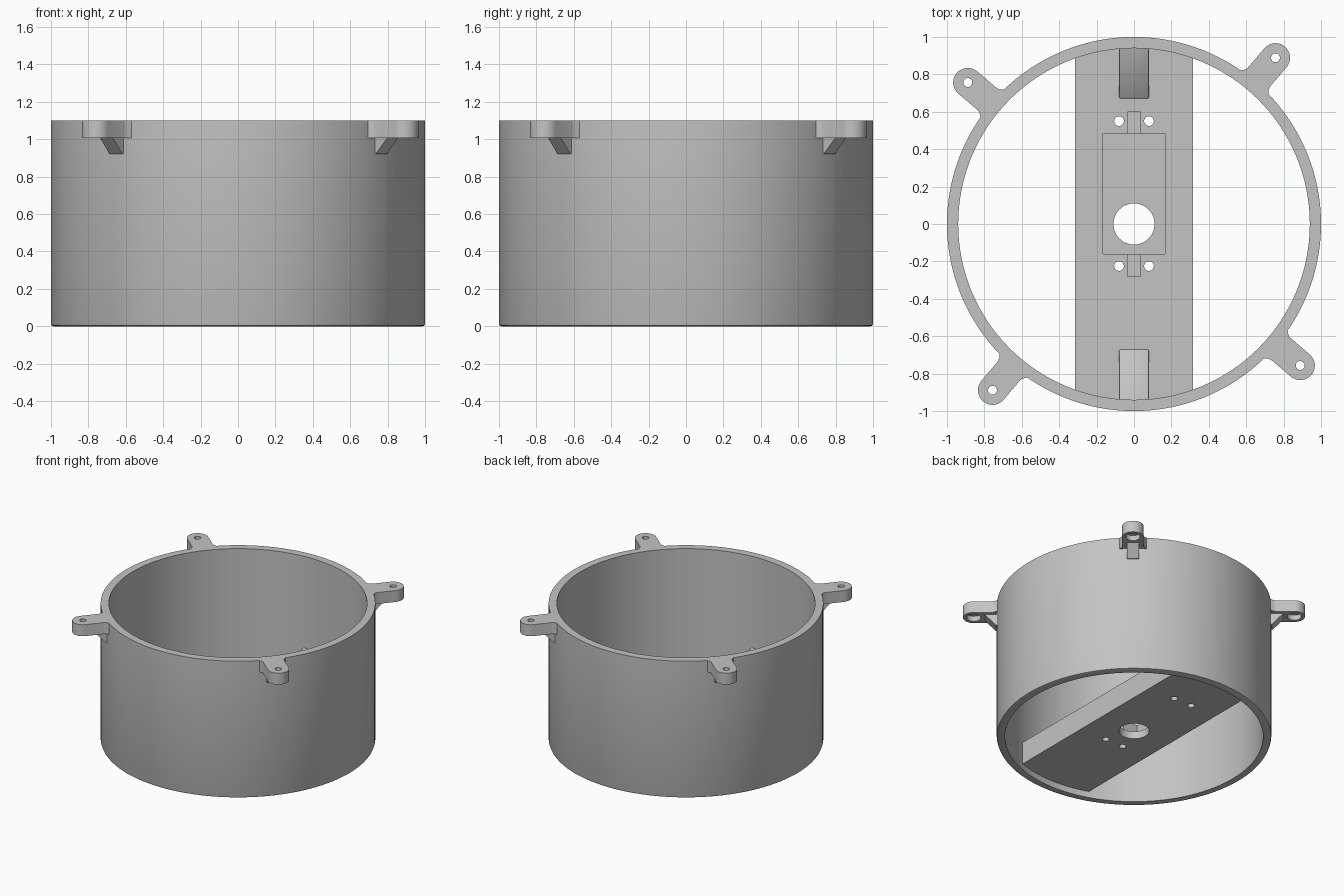
import bpy, bmesh, math
from mathutils import Matrix

if "Cube" in bpy.data.objects:
    bpy.data.objects.remove(bpy.data.objects["Cube"])

gray = bpy.data.materials.new("plain gray")
gray.diffuse_color = (0.55, 0.55, 0.55, 1)
gray.use_nodes = True
gray.node_tree.nodes["Principled BSDF"].inputs["Base Color"].default_value = gray.diffuse_color


def prism(name, pts, z0, z1):
    """Extrude a counter-clockwise outline from z0 to z1."""
    bm = bmesh.new()
    face = bm.faces.new([bm.verts.new((x, y, z0)) for x, y in pts])
    ext = bmesh.ops.extrude_face_region(bm, geom=[face])["geom"]
    for v in ext:
        if isinstance(v, bmesh.types.BMVert):
            v.co.z = z1
    bmesh.ops.recalc_face_normals(bm, faces=bm.faces)
    mesh = bpy.data.meshes.new(name)
    bm.to_mesh(mesh)
    bm.free()
    mesh.materials.append(gray)
    ob = bpy.data.objects.new(name, mesh)
    bpy.context.collection.objects.link(ob)
    return ob


def arc(cx, cy, r, a0, a1, n):
    return [(cx + r * math.cos(a0 + (a1 - a0) * i / n),
             cy + r * math.sin(a0 + (a1 - a0) * i / n)) for i in range(n + 1)]


def disc(cx, cy, r, n=32):
    return arc(cx, cy, r, 0, 2 * math.pi, n)[:-1]


def rect(x0, x1, y0, y1):
    return [(x0, y0), (x1, y0), (x1, y1), (x0, y1)]


def apply_mod(ob, mod):
    bpy.context.view_layer.objects.active = ob
    bpy.ops.object.modifier_apply(modifier=mod.name)


def cut(ob, *cutters):
    for c in cutters:
        mod = ob.modifiers.new("cut", 'BOOLEAN')
        mod.operation, mod.solver, mod.object = 'DIFFERENCE', 'EXACT', c
        apply_mod(ob, mod)
        bpy.data.objects.remove(c)


def bevel(ob, width):
    mod = ob.modifiers.new("soft edges", 'BEVEL')
    mod.width, mod.segments, mod.limit_method = width, 2, 'ANGLE'
    apply_mod(ob, mod)


# cylindrical housing wall, revolved from its section
section = [(0.94, 0), (0.985, 0), (0.996, 0.004), (1, 0.015), (1, 1.1), (0.94, 1.1)]
N = 128
bm = bmesh.new()
rings = [[bm.verts.new((r * math.cos(2 * math.pi * i / N), r * math.sin(2 * math.pi * i / N), z))
          for r, z in section] for i in range(N)]
for i in range(N):
    a, b = rings[i], rings[(i + 1) % N]
    for j in range(len(section)):
        k = (j + 1) % len(section)
        bm.faces.new((a[j], b[j], b[k], a[k]))
bmesh.ops.recalc_face_normals(bm, faces=bm.faces)
mesh = bpy.data.meshes.new("housing_wall")
bm.to_mesh(mesh)
bm.free()
mesh.materials.append(gray)
bpy.context.collection.objects.link(bpy.data.objects.new("housing_wall", mesh))

# cross bar with rounded ends sunk into the wall
BOT, TOP = 0.05, 0.23
t = math.acos(0.315 / 0.95)
bar = prism("cross_bar", arc(0, 0, 0.95, t, math.pi - t, 16)
            + arc(0, 0, 0.95, math.pi + t, 2 * math.pi - t, 16), BOT, TOP)
# recess, cable grooves, shaft hole and screw holes
cut(bar, prism("recess", rect(-0.165, 0.165, -0.16, 0.485), 0.11, 0.4),
    prism("groove_back", rect(-0.035, 0.035, 0.45, 0.6), 0.15, 0.4),
    prism("groove_front", rect(-0.035, 0.035, -0.28, -0.12), 0.15, 0.4),
    prism("shaft", disc(0, 0, 0.11, 48), -0.1, 0.5),
    *[prism("screw", disc(x, y, 0.026, 20), -0.1, 0.5)
      for x in (-0.08, 0.08) for y in (-0.225, 0.55)])

# sloped ramps from the bar up to the wall
for s, name in ((1, "ramp_back"), (-1, "ramp_front")):
    ramp = prism(name, [(0.67, 0.2), (0.95, 0.2), (0.95, 0.37), (0.67, TOP + 0.005)], -0.08, 0.08)
    ramp.data.transform(Matrix(((0, 0, 1, 0), (1, 0, 0, 0), (0, 1, 0, 0), (0, 0, 0, 1))))
    if s < 0:
        ramp.data.transform(Matrix.Rotation(math.pi, 4, 'Z'))
    bevel(ramp, 0.008)

# four mounting lugs with screw holes, lower counterbores and gussets
for k in range(4):
    turn = Matrix.Rotation(math.radians(49.6 + 90 * k), 4, 'Z')
    outline = [(0.965, -0.105), (0.995, -0.098), (1.015, -0.082), (1.03, -0.078)]
    outline += arc(1.167, 0, 0.078, -math.pi / 2, math.pi / 2, 20)
    outline += [(x, -y) for x, y in reversed(outline[:4])]
    lug = prism(f"mounting_lug_{k + 1}", outline, 1.008, 1.1)
    cut(lug, prism("hole", disc(1.167, 0, 0.024, 20), 0.9, 1.2),
        prism("counterbore", disc(1.167, 0, 0.052, 24), 0.9, 1.05))
    lug.data.transform(turn)
    rib = prism(f"lug_gusset_{k + 1}", [(0.97, 0.92), (1.005, 0.92), (1.09, 1.012), (0.97, 1.012)],
                -0.045, 0.045)
    rib.data.transform(turn @ Matrix.Rotation(math.pi / 2, 4, 'X'))

# smooth shading with crisp edges
bpy.ops.object.select_all(action='SELECT')
bpy.ops.object.shade_smooth_by_angle(angle=math.radians(30))
